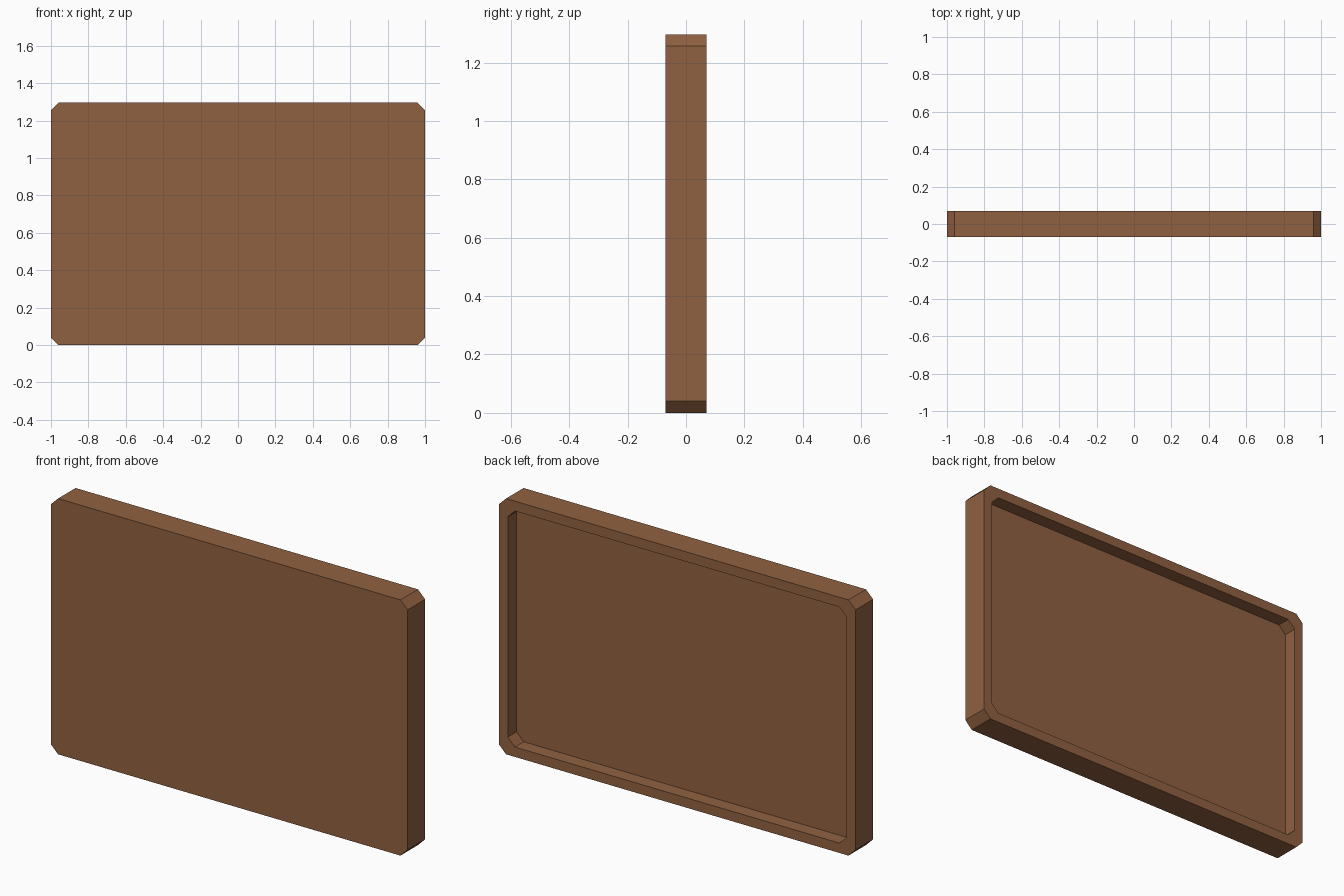
import bpy, bmesh

if "Cube" in bpy.data.objects:
    bpy.data.objects.remove(bpy.data.objects["Cube"])

W, H, D = 2.0, 1.296, 0.14      # outer size
CH, RIM, DEPTH = 0.04, 0.05, 0.07


def outline(inset):
    """Chamfered rectangle in x/z, inset evenly from the outer size."""
    x, z0, z1 = W / 2 - inset, inset, H - inset
    return [(-x + CH, z0), (x - CH, z0), (x, z0 + CH), (x, z1 - CH),
            (x - CH, z1), (-x + CH, z1), (-x, z1 - CH), (-x, z0 + CH)]


bm = bmesh.new()


def ring(inset, y):
    return [bm.verts.new((x, y, z)) for x, z in outline(inset)]


# Front panel, outer sides, back rim, recess walls, recess floor
rings = [ring(0, -D / 2), ring(0, D / 2), ring(RIM, D / 2), ring(RIM, D / 2 - DEPTH)]
bm.faces.new(rings[0])
for a, b in zip(rings, rings[1:]):
    for i in range(8):
        j = (i + 1) % 8
        bm.faces.new((a[i], b[i], b[j], a[j]))
bm.faces.new(rings[-1][::-1])
bmesh.ops.recalc_face_normals(bm, faces=bm.faces)

mesh = bpy.data.meshes.new("tray_panel")
bm.to_mesh(mesh)
bm.free()
panel = bpy.data.objects.new("tray_panel", mesh)
bpy.context.collection.objects.link(panel)

# Brown finish
brown = bpy.data.materials.new("brown")
brown.diffuse_color = (0.28, 0.12, 0.052, 1)
brown.use_nodes = True
brown.node_tree.nodes["Principled BSDF"].inputs["Base Color"].default_value = brown.diffuse_color
mesh.materials.append(brown)
